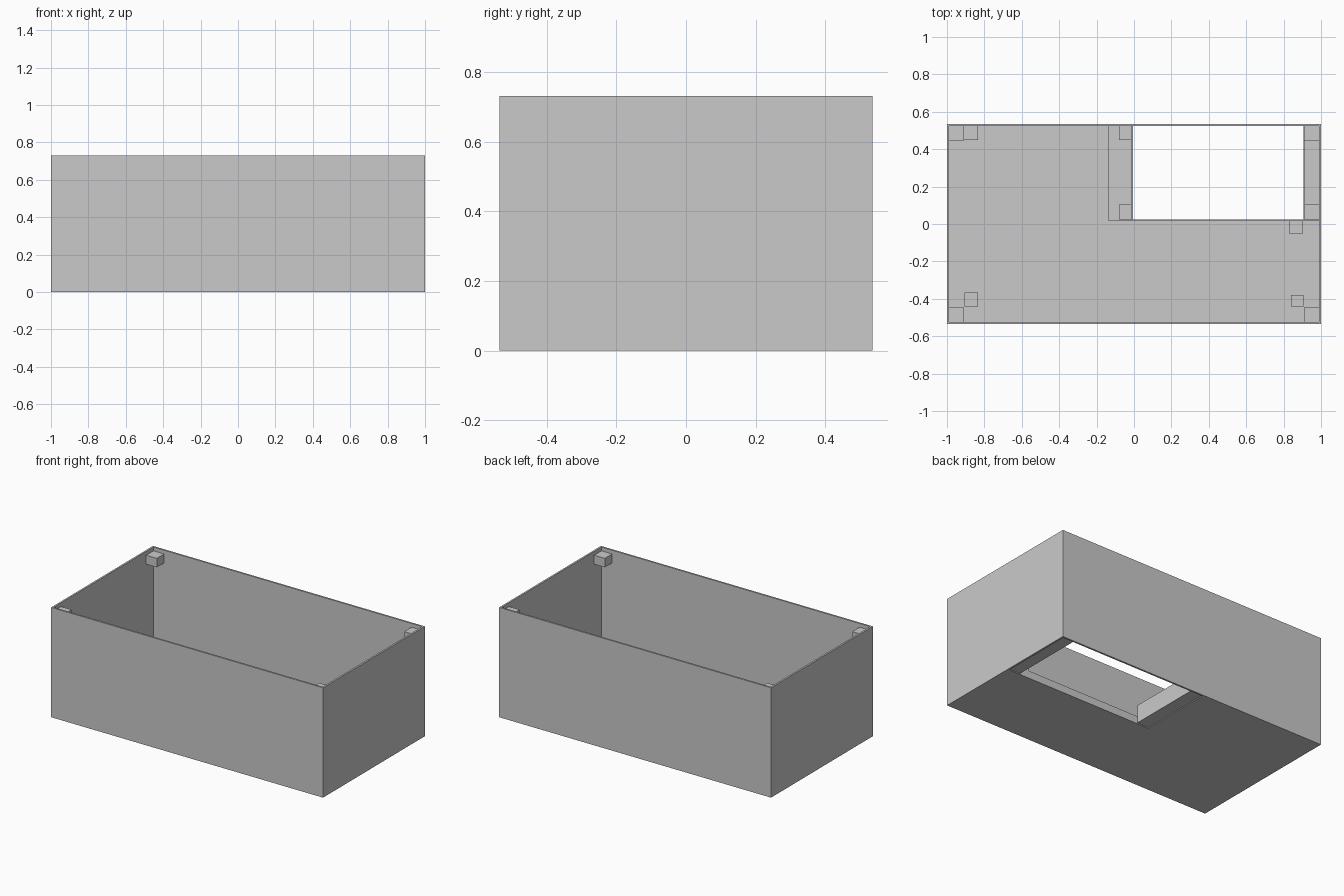
import bpy
import bmesh

if "Cube" in bpy.data.objects:
    bpy.data.objects.remove(bpy.data.objects["Cube"], do_unlink=True)

grey = bpy.data.materials.new("plain_grey")
grey.use_nodes = True
COLOUR = (0.59, 0.59, 0.59, 1)
grey.diffuse_color = COLOUR
grey.node_tree.nodes["Principled BSDF"].inputs["Base Color"].default_value = COLOUR

X, Y, H, T = 1.0, 0.535, 0.73, 0.012    # half sizes, height, wall thickness
IX, IY = X - T, Y - T                   # inner half sizes
FLOOR, LEDGE = 0.006, 0.02              # floor top, ledge top
RIM = 0.125                             # top of the rims beside the opening
POST = 0.07                             # post height


def rect(x0, x1, y0, y1):
    return [(x0, y0), (x1, y0), (x1, y1), (x0, y1)]


def prism(name, outline, z0, z1, hole=None):
    """Extrude a flat outline from z0 to z1, with an optional matching hole."""
    bm = bmesh.new()
    outer = [bm.verts.new((x, y, z0)) for x, y in outline]
    if hole:
        inner = [bm.verts.new((x, y, z0)) for x, y in hole]
        for i in range(len(outer)):
            j = (i + 1) % len(outer)
            bm.faces.new((outer[i], outer[j], inner[j], inner[i]))
    else:
        bm.faces.new(outer)
    result = bmesh.ops.extrude_face_region(bm, geom=bm.faces[:], use_keep_orig=True)
    verts = [g for g in result["geom"] if isinstance(g, bmesh.types.BMVert)]
    bmesh.ops.translate(bm, verts=verts, vec=(0, 0, z1 - z0))
    bmesh.ops.recalc_face_normals(bm, faces=bm.faces[:])
    mesh = bpy.data.meshes.new(name)
    bm.to_mesh(mesh)
    bm.free()
    mesh.materials.append(grey)
    obj = bpy.data.objects.new(name, mesh)
    bpy.context.collection.objects.link(obj)


def box(name, x0, x1, y0, y1, z0, z1):
    prism(name, rect(x0, x1, y0, y1), z0, z1)


# Thin outer walls, open at the top
prism("outer_walls", rect(-X, X, -Y, Y), FLOOR, H, hole=rect(-IX, IX, -IY, IY))

# Thin floor plate with a rectangular opening
CUT_Y = 0.025
prism("floor", rect(-X, X, -Y, Y), 0, FLOOR, hole=rect(-0.09, IX, CUT_Y, IY))

# Ledges with upright rims on both sides of the opening, and a low front lip
box("right_ledge", -0.14, -0.005, 0.02, IY, FLOOR, LEDGE)
box("right_rim", -0.015, -0.005, CUT_Y, IY, LEDGE, RIM)
box("left_ledge", 0.905, IX, 0.02, IY, FLOOR, LEDGE)
box("left_rim", 0.905, 0.915, CUT_Y, IY, LEDGE, RIM)
box("front_lip", -0.005, 0.905, 0.02, CUT_Y, FLOOR, 0.05)

# Lid blocks just under the top edge in each corner
for side, sx in (("left", 1), ("right", -1)):
    for end, sy in (("back", 1), ("front", -1)):
        xs = sorted((sx * 0.91, sx * IX))
        ys = sorted((sy * 0.447, sy * IY))
        box(f"{end}_{side}_lid_block", *xs, *ys, 0.645, 0.705)

# Small mounting posts on the floor
for x0, y0, w, d in ((-0.91, 0.45, 0.075, 0.073), (-0.905, -0.44, 0.07, 0.075),
                     (0.84, -0.44, 0.065, 0.06), (0.83, -0.05, 0.073, 0.07)):
    box("floor_post", x0, x0 + w, y0, y0 + d, FLOOR, FLOOR + POST)

# Mounting posts on the ledges
for x0, x1, y0, y1 in ((-0.08, -0.015, 0.45, IY), (-0.08, -0.015, CUT_Y, 0.105),
                       (0.915, IX, CUT_Y, 0.105)):
    box("ledge_post", x0, x1, y0, y1, LEDGE, LEDGE + POST)
